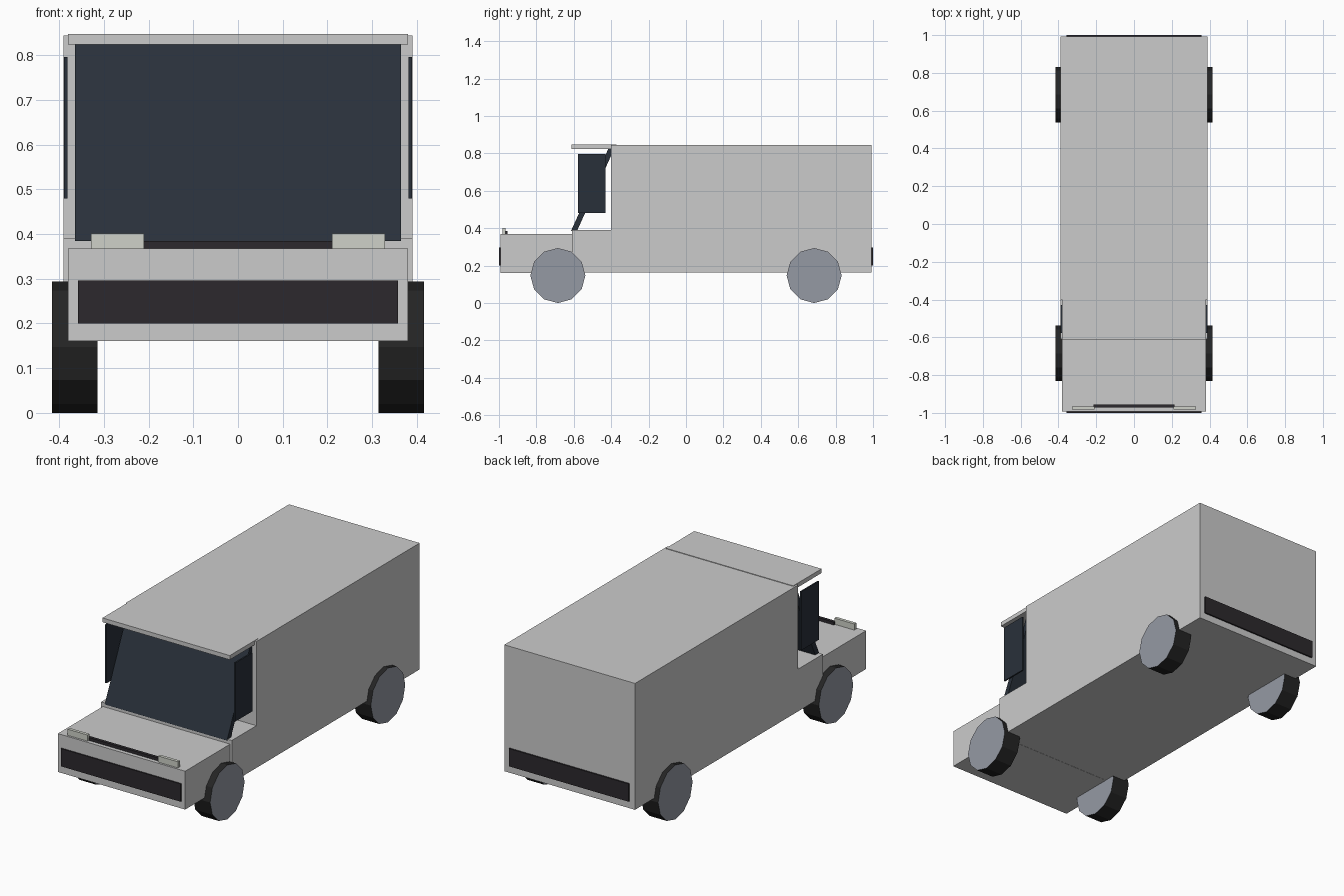
import bpy, math

if "Cube" in bpy.data.objects:
    bpy.data.objects.remove(bpy.data.objects["Cube"])


def material(name, rgb):
    m = bpy.data.materials.new(name)
    m.diffuse_color = (*rgb, 1)
    m.use_nodes = True
    m.node_tree.nodes["Principled BSDF"].inputs["Base Color"].default_value = m.diffuse_color
    return m


DARK = material("dark_trim", (0.025, 0.022, 0.026))
GLASS = material("tinted_glass", (0.022, 0.03, 0.042))
LAMP = material("lamp", (0.62, 0.64, 0.58))
RIM = material("wheel_disc", (0.30, 0.32, 0.37))
TYRE = material("tyre", (0.018, 0.018, 0.018))


def add_object(name, verts, faces, mats=()):
    mesh = bpy.data.meshes.new(name)
    mesh.from_pydata(verts, [], faces)
    for m in mats:
        mesh.materials.append(m)
    ob = bpy.data.objects.new(name, mesh)
    bpy.context.collection.objects.link(ob)
    return ob


def extrude_x(name, profile, x0, x1, *mats):
    """Extrude a counter-clockwise (y, z) profile from x0 to x1."""
    n = len(profile)
    verts = [(x, y, z) for x in (x0, x1) for y, z in profile]
    faces = [tuple(reversed(range(n))), tuple(range(n, 2 * n))]
    faces += [(i, (i + 1) % n, n + (i + 1) % n, n + i) for i in range(n)]
    return add_object(name, verts, faces, mats)


def box(name, x, y, z, *mats):
    profile = [(y[0], z[0]), (y[1], z[0]), (y[1], z[1]), (y[0], z[1])]
    return extrude_x(name, profile, x[0], x[1], *mats)


# Cargo body with the low cab step in front
extrude_x("van_body", [(-0.61, 0.162), (0.992, 0.162), (0.992, 0.844),
                       (-0.40, 0.844), (-0.40, 0.39), (-0.61, 0.39)], -0.39, 0.39)

# Bonnet and roof visor
box("bonnet", (-0.38, 0.38), (-0.993, -0.60), (0.161, 0.368))
box("roof_visor", (-0.38, 0.38), (-0.613, -0.372), (0.824, 0.847))

# Sloped windscreen
extrude_x("windscreen", [(-0.615, 0.385), (-0.583, 0.385), (-0.397, 0.795),
                         (-0.397, 0.825), (-0.415, 0.825)], -0.365, 0.365, GLASS)

# Bumper strips front and back
box("front_grille", (-0.358, 0.358), (-1.0, -0.99), (0.20, 0.296), DARK)
box("rear_bumper", (-0.358, 0.358), (0.985, 1.0), (0.20, 0.296), DARK)

# Bar between the lamps
box("lamp_bar", (-0.215, 0.215), (-0.972, -0.955), (0.36, 0.384), DARK)

# 12-sided wheel outline
R = 0.147
ring = [(R * math.cos(i * math.pi / 6), R + R * math.sin(i * math.pi / 6)) for i in range(12)]

for side, s in (("left", -1), ("right", 1)):
    # Side window and headlamp
    box(side + "_window", sorted((s * 0.381, s * 0.389)), (-0.577, -0.43), (0.48, 0.796), GLASS)
    box(side + "_headlamp", sorted((s * 0.21, s * 0.329)), (-0.982, -0.965), (0.36, 0.401), LAMP)
    # Wheels: pale discs, dark tread
    for end, y in (("front", -0.685), ("rear", 0.685)):
        x0, x1 = sorted((s * 0.314, s * 0.416))
        wheel = extrude_x(f"{end}_{side}_wheel", [(y + a, b) for a, b in ring], x0, x1, TYRE, RIM)
        for p in wheel.data.polygons[:2]:
            p.material_index = 1
